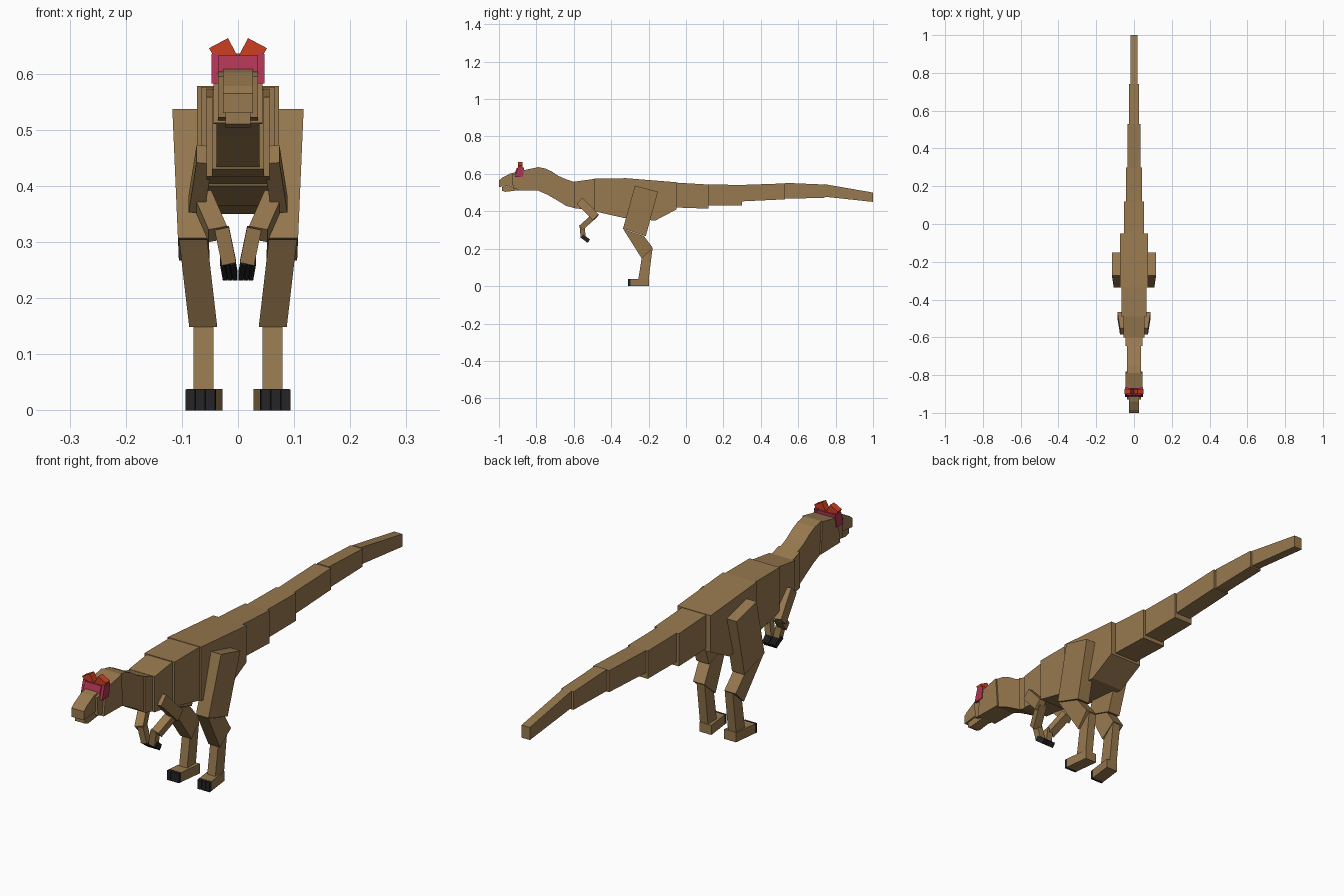
import bpy, bmesh, math
from mathutils import Vector, Matrix

cube = bpy.data.objects.get("Cube")
if cube:
    bpy.data.objects.remove(cube, do_unlink=True)


def material(name, rgb):
    m = bpy.data.materials.new(name)
    m.use_nodes = True
    m.diffuse_color = (*rgb, 1)
    bsdf = next(n for n in m.node_tree.nodes if n.type == 'BSDF_PRINCIPLED')
    bsdf.inputs["Base Color"].default_value = (*rgb, 1)
    bsdf.inputs["Roughness"].default_value = 0.9
    return m


HIDE = material("tan hide", (0.31, 0.19, 0.077))
RED = material("orange red crest", (0.60, 0.05, 0.014))
CRIMSON = material("crimson brow", (0.42, 0.034, 0.085))
CLAW = material("black claw", (0.018, 0.018, 0.02))


def finish(name, bm, mat):
    bmesh.ops.recalc_face_normals(bm, faces=bm.faces)
    me = bpy.data.meshes.new(name)
    bm.to_mesh(me)
    bm.free()
    me.materials.append(mat)
    ob = bpy.data.objects.new(name, me)
    bpy.context.collection.objects.link(ob)
    return ob


def prism(name, profile, x0, x1, mat=HIDE, side=1, ky=0, kz=0):
    """Extrude a (y, z) outline from x0 to x1; ky and kz skew x from the first point."""
    bm = bmesh.new()
    y0, z0 = profile[0]
    rings = [[bm.verts.new((side * (x + ky * (y - y0) + kz * (z - z0)), y, z))
              for y, z in profile] for x in (x0, x1)]
    n = len(profile)
    for ring in rings:
        bm.faces.new(ring)
    for i in range(n):
        j = (i + 1) % n
        bm.faces.new((rings[0][i], rings[0][j], rings[1][j], rings[1][i]))
    return finish(name, bm, mat)


def limb(name, a, b, width, depth, mat=HIDE, side=1):
    """Box running from point a to point b."""
    a, b = (Vector((side * p[0], p[1], p[2])) for p in (a, b))
    d = (b - a).normalized()
    v = d.cross(Vector((1, 0, 0))).normalized()
    u = v.cross(d)
    rot = Matrix((u, v, d)).transposed().to_4x4()
    size = Matrix.Diagonal((width, depth, (b - a).length, 1))
    bm = bmesh.new()
    bmesh.ops.create_cube(bm, size=1, matrix=Matrix.Translation((a + b) / 2) @ rot @ size)
    return finish(name, bm, mat)


# Tail: y start, y end, half width, top start/end, bottom start/end
tail = [
    (-0.05, 0.12, 0.053, 0.553, 0.543, 0.42, 0.414),
    (0.12, 0.30, 0.043, 0.543, 0.541, 0.43, 0.431),
    (0.30, 0.53, 0.035, 0.541, 0.549, 0.453, 0.464),
    (0.53, 0.74, 0.026, 0.552, 0.543, 0.467, 0.472),
    (0.74, 1.00, 0.018, 0.545, 0.50, 0.478, 0.45),
]
for i, (ya, yb, w, ta, tb, ba, bb) in enumerate(tail):
    prism(f"tail_{i + 1}", [(ya, ta), (yb, tb), (yb, bb), (ya, ba)], -w, w)

# Torso
prism("hips", [(-0.335, 0.578), (-0.05, 0.555), (-0.05, 0.41), (-0.165, 0.35),
               (-0.335, 0.365)], -0.073, 0.073)
prism("chest", [(-0.49, 0.576), (-0.335, 0.576), (-0.335, 0.365), (-0.49, 0.40)],
      -0.066, 0.066)
prism("shoulders", [(-0.60, 0.558), (-0.49, 0.573), (-0.49, 0.403), (-0.60, 0.417)],
      -0.056, 0.056)
prism("neck_base", [(-0.645, 0.572), (-0.60, 0.557), (-0.60, 0.418), (-0.645, 0.43)],
      -0.046, 0.046)

# Neck
prism("neck", [(-0.79, 0.636), (-0.75, 0.628), (-0.72, 0.614), (-0.68, 0.588),
               (-0.63, 0.566), (-0.60, 0.555), (-0.60, 0.42), (-0.65, 0.435),
               (-0.70, 0.465), (-0.74, 0.488), (-0.79, 0.51)], -0.038, 0.038)

# Head, snout and jaw
prism("head", [(-0.885, 0.616), (-0.79, 0.636), (-0.78, 0.51), (-0.90, 0.512)],
      -0.044, 0.044)
prism("cheeks", [(-0.93, 0.595), (-0.885, 0.612), (-0.89, 0.515), (-0.925, 0.522)],
      -0.036, 0.036)
prism("snout", [(-1.0, 0.565), (-0.985, 0.578), (-0.94, 0.602), (-0.885, 0.614),
                (-0.89, 0.542), (-1.0, 0.53)], -0.027, 0.027)
prism("lower_jaw", [(-0.985, 0.53), (-0.89, 0.542), (-0.89, 0.513), (-0.965, 0.504),
                    (-0.985, 0.51)], -0.022, 0.022)

# Brow band across the head
prism("brow_band", [(-0.905, 0.632), (-0.868, 0.632), (-0.868, 0.603), (-0.915, 0.603)],
      -0.036, 0.036, CRIMSON)

for side, tag in ((1, "left"), (-1, "right")):
    # Brow side and tilted crest block
    prism(f"{tag}_brow", [(-0.90, 0.635), (-0.865, 0.635), (-0.872, 0.582),
                          (-0.915, 0.582)], 0.033, 0.047, CRIMSON, side)
    t = math.radians(28)
    up = Vector((math.sin(t), 0, math.cos(t))) * 0.0185
    c = Vector((0.026, -0.886, 0.638))
    limb(f"{tag}_crest", c - up, c + up, 0.038, 0.026, RED, side)

    # Leg
    prism(f"{tag}_thigh", [(-0.273, 0.537), (-0.15, 0.505), (-0.215, 0.267),
                           (-0.337, 0.307)], 0.062, 0.117, HIDE, side, kz=0.043)
    prism(f"{tag}_calf", [(-0.335, 0.304), (-0.225, 0.268), (-0.177, 0.203),
                          (-0.237, 0.148)], 0.055, 0.105, HIDE, side, kz=0.116)
    prism(f"{tag}_ankle", [(-0.237, 0.15), (-0.179, 0.2), (-0.2, 0.035),
                           (-0.255, 0.035)], 0.044, 0.079, HIDE, side)
    prism(f"{tag}_foot", [(-0.298, 0.038), (-0.198, 0.038), (-0.198, 0.0),
                          (-0.298, 0.0)], 0.04, 0.092, HIDE, side, ky=-0.12)
    for k in range(3):
        x = 0.041 + k * 0.018
        prism(f"{tag}_toe_claw_{k + 1}", [(-0.31, 0.037), (-0.298, 0.037),
              (-0.298, 0.0), (-0.31, 0.0)], x, x + 0.0165, CLAW, side, ky=-0.12)

    # Arm
    limb(f"{tag}_upper_arm", (0.06, -0.568, 0.456), (0.074, -0.482, 0.367),
         0.028, 0.045, HIDE, side)
    limb(f"{tag}_forearm", (0.064, -0.487, 0.378), (0.036, -0.558, 0.314),
         0.034, 0.03, HIDE, side)
    limb(f"{tag}_hand", (0.029, -0.556, 0.325), (0.016, -0.55, 0.262),
         0.026, 0.027, HIDE, side)
    for k in range(3):
        x = 0.007 + k * 0.009
        limb(f"{tag}_finger_claw_{k + 1}", (x + 0.003, -0.556, 0.268),
             (x - 0.002, -0.52, 0.24), 0.008, 0.022, CLAW, side)
